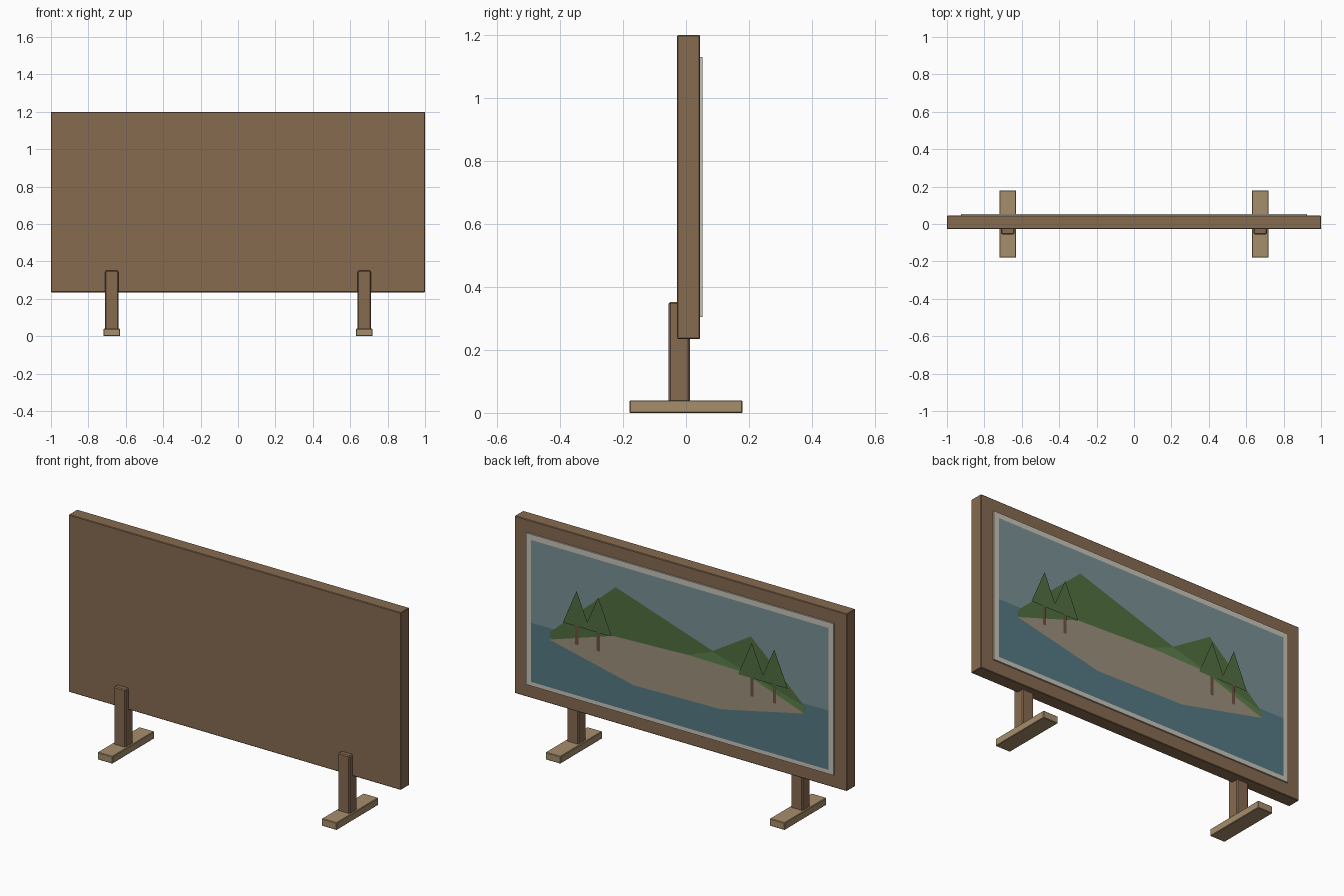
import bpy

if "Cube" in bpy.data.objects:
    bpy.data.objects.remove(bpy.data.objects["Cube"])


def material(name, rgb):
    m = bpy.data.materials.new(name)
    m.diffuse_color = (*rgb, 1)
    m.use_nodes = True
    m.node_tree.nodes["Principled BSDF"].inputs["Base Color"].default_value = m.diffuse_color
    return m


WOOD = material("wood", (0.24, 0.145, 0.08))
FOOT = material("pale_wood", (0.38, 0.27, 0.15))
TRIM = material("trim", (0.58, 0.55, 0.48))
SKY = material("sky", (0.19, 0.28, 0.30))
WATER = material("water", (0.09, 0.19, 0.23))
SAND = material("sand", (0.33, 0.28, 0.20))
GREEN = material("mountain_green", (0.08, 0.16, 0.05))
LIGHT = material("hill_green", (0.11, 0.22, 0.07))
LEAF = material("leaf_green", (0.085, 0.155, 0.055))
BARK = material("bark", (0.15, 0.085, 0.05))


def box(name, x, y, z, mat, bevel=0.0):
    """Box from (min, max) ranges on each axis."""
    bpy.ops.mesh.primitive_cube_add(size=1, location=[sum(r) / 2 for r in (x, y, z)])
    o = bpy.context.object
    o.name = name
    o.scale = [r[1] - r[0] for r in (x, y, z)]
    bpy.ops.object.transform_apply(location=False, rotation=False, scale=True)
    o.data.materials.append(mat)
    if bevel:
        b = o.modifiers.new("bevel", 'BEVEL')
        b.width, b.segments = bevel, 1
    return o


def cutout(name, y, points, mat):
    """Flat picture layer facing +y, outlined by (x, z) points."""
    area = sum(a[0] * b[1] - b[0] * a[1] for a, b in zip(points, points[1:] + points[:1]))
    if area > 0:                      # keep the normal on the +y side
        points = points[::-1]
    me = bpy.data.meshes.new(name)
    me.from_pydata([(x, y, z) for x, z in points], [], [range(len(points))])
    me.materials.append(mat)
    o = bpy.data.objects.new(name, me)
    bpy.context.collection.objects.link(o)
    return o


# Board and the raised trim panel on its back
box("board", (-1, 1), (-0.028, 0.045), (0.235, 1.2), WOOD, 0.003)
box("trim_panel", (-0.925, 0.925), (0.04, 0.053), (0.305, 1.13), TRIM)

# Posts and feet
for side, x in (("left", -0.675), ("right", 0.675)):
    box(side + "_post", (x - 0.035, x + 0.035), (-0.055, 0.012), (0.03, 0.352), WOOD, 0.005)
    box(side + "_foot", (x - 0.045, x + 0.045), (-0.18, 0.18), (0, 0.04), FOOT, 0.003)

# Picture: sky and water
cutout("sky", 0.0545, [(-0.895, 0.65), (0.895, 0.65), (0.895, 1.1), (-0.895, 1.1)], SKY)
cutout("water", 0.0545, [(-0.895, 0.328), (0.895, 0.328), (0.895, 0.65), (-0.895, 0.65)], WATER)

# Mountains, low hill and sandy shore
cutout("mountains", 0.056, [(0.78, 0.60), (0.78, 0.63), (0.385, 0.98), (-0.2, 0.79),
                            (-0.43, 0.93), (-0.755, 0.635), (-0.755, 0.60)], GREEN)
cutout("low_hill", 0.0575, [(-0.05, 0.73), (-0.2, 0.785), (-0.755, 0.635), (-0.755, 0.60),
                            (-0.35, 0.70)], LIGHT)
cutout("shore", 0.059, [(0.78, 0.59), (0.40, 0.712), (-0.06, 0.73), (-0.38, 0.725),
                        (-0.755, 0.598), (-0.255, 0.487), (0.275, 0.477)], SAND)

# Trees
for i, x in enumerate((0.615, 0.485, -0.44, -0.575), 1):
    cutout(f"tree_trunk_{i}", 0.061, [(x - 0.01, 0.607), (x + 0.01, 0.607),
                                      (x + 0.01, 0.72), (x - 0.01, 0.72)], BARK)
    cutout(f"tree_crown_{i}", 0.063, [(x - 0.082, 0.708), (x + 0.082, 0.708), (x, 0.9)], LEAF)
